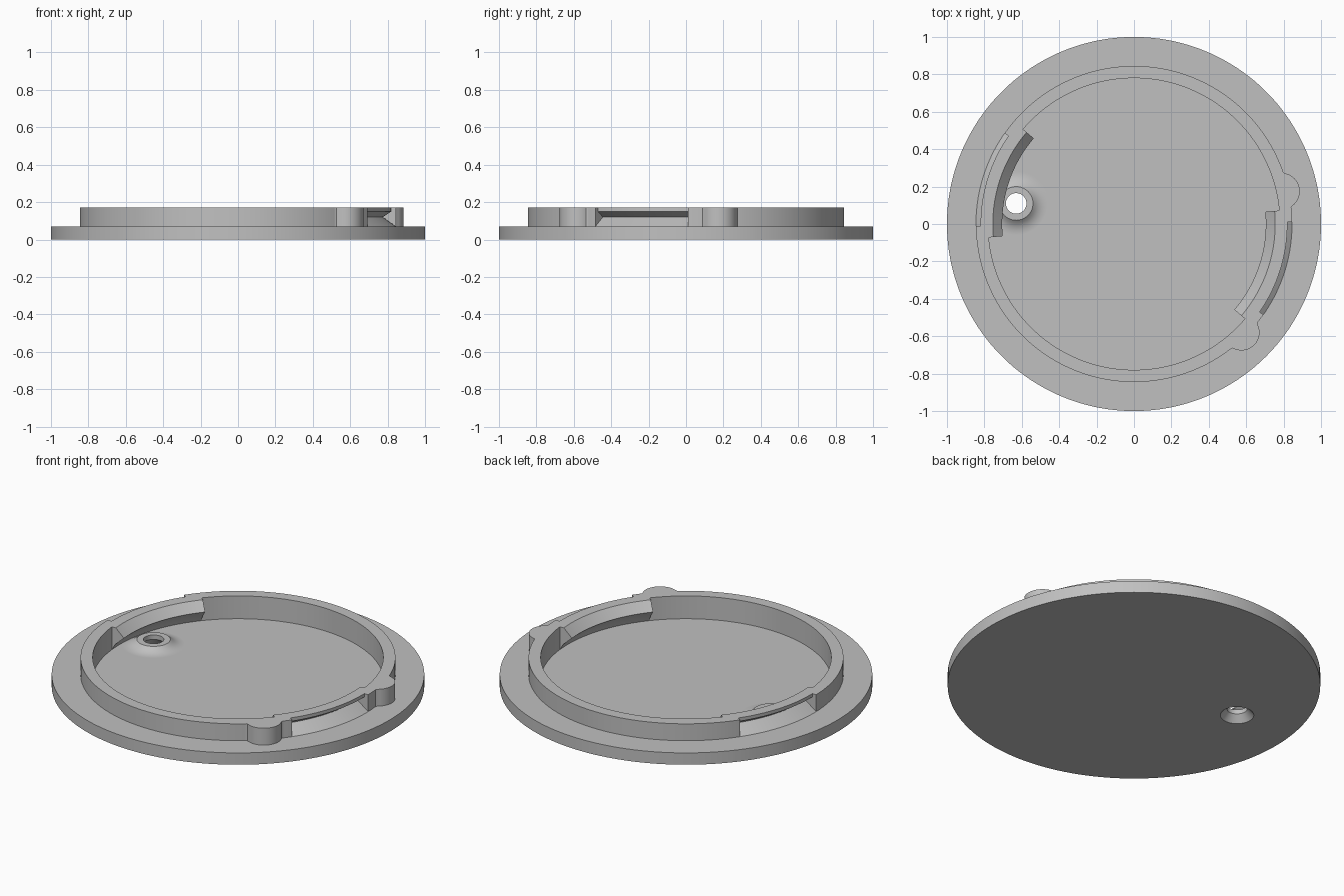
import bpy, bmesh, math

if "Cube" in bpy.data.objects:
    bpy.data.objects.remove(bpy.data.objects["Cube"])

BASE, FLOOR, TOP = 0.07, 0.035, 0.17      # flange top, inner floor, rim top
R_OUT, R_IN = 0.845, 0.78                 # rim radii
LUGS = [((0.788, 0.175), 0.098), ((0.575, -0.58), 0.096)]
RIB, GROOVE = (-40.5, 5.3), (-35.0, 0.8)  # snap rib and groove, degrees

grey = bpy.data.materials.new("light grey")
grey.diffuse_color = (0.53, 0.53, 0.53, 1)
grey.use_nodes = True
grey.node_tree.nodes["Principled BSDF"].inputs["Base Color"].default_value = grey.diffuse_color


def outer_radius(a):
    """Rim radius at an angle, swelling out around the lugs."""
    r = R_OUT
    for (cx, cy), rad in LUGS:
        d = cx * math.cos(a) + cy * math.sin(a)
        q = rad * rad - (cx * cx + cy * cy - d * d)
        if q > 0 and d > 0:
            r = max(r, d + math.sqrt(q))
    return r


def section(a, rib, groove):
    """Cross-section from the bottom edge, over the rim, to the inner floor."""
    r = outer_radius(a)
    pts = [(1, 0), (1, BASE), (r, BASE)]
    pts += [(0.775, 0.12), (0.82, 0.15), (0.82, TOP)] if groove else [(r, 0.12), (r, 0.15), (r, TOP)]
    pts += [(0.755, TOP), (0.705, 0.12), (0.76, BASE)] if rib else [(R_IN, TOP), (R_IN, 0.12), (R_IN, BASE)]
    return pts + [(R_IN, FLOOR)]


def inside(deg, span):
    """True when the angle lies in the span or in its half-turn copy."""
    return any(span[0] < (deg - s + 180) % 360 - 180 < span[1] for s in (0, 180))


# Stations around the rim, doubled at each step in the cross-section
steps = {(e + s) % 360 for e in RIB + GROOVE for s in (0, 180)}
angles = {float(d) for d in range(0, 360, 2)} | steps
for (cx, cy), rad in LUGS:
    mid = round(math.degrees(math.atan2(cy, cx)))
    angles |= {(mid + k * 0.5) % 360 for k in range(-18, 19)}
stations = []
for d in sorted(angles):
    for off in ((-0.01, 0.01) if d in steps else (0,)):
        a = math.radians(d)
        stations.append((a, section(a, inside(d + off, RIB), inside(d + off, GROOVE))))

bm = bmesh.new()


def skin(rows):
    """Quads between consecutive rows, closing on the first."""
    for r0, r1 in zip(rows, rows[1:] + rows[:1]):
        for i in range(len(r0) - 1):
            bm.faces.new((r0[i], r1[i], r1[i + 1], r0[i + 1]))


# Flange, rim, snap ribs, grooves and lugs
skin([[bm.verts.new((r * math.cos(a), r * math.sin(a), z)) for r, z in sec]
      for a, sec in stations])

# Countersunk screw boss with a flared foot, kept inside the rim
boss = [(0.17, FLOOR), (0.162, FLOOR), (0.145, 0.037), (0.125, 0.042), (0.105, 0.053),
        (0.09, 0.066), (0.055, 0.066), (0.055, 0.04), (0.09, 0)]
rows = []
for k in range(48):
    a = math.tau * k / 48
    row = []
    for r, z in boss:
        x, y = -0.63 + r * math.cos(a), 0.11 + r * math.sin(a)
        limit = 0.76 + (r - 0.09) * 0.2
        f = min(1, limit / math.hypot(x, y))
        row.append(bm.verts.new((x * f, y * f, z)))
    rows.append(row)
skin(rows)
bmesh.ops.remove_doubles(bm, verts=bm.verts, dist=1e-5)

# Underside and inner floor, each pierced by the boss
for z in (0, FLOOR):
    edges = [e for e in bm.edges if e.is_boundary and all(abs(v.co.z - z) < 1e-5 for v in e.verts)]
    bmesh.ops.triangle_fill(bm, edges=edges, use_beauty=True)
bmesh.ops.recalc_face_normals(bm, faces=bm.faces)

mesh = bpy.data.meshes.new("round_cover")
bm.to_mesh(mesh)
bm.free()
mesh.materials.append(grey)
cover = bpy.data.objects.new("round_cover", mesh)
bpy.context.collection.objects.link(cover)
bpy.context.view_layer.objects.active = cover
cover.select_set(True)
bpy.ops.object.shade_smooth_by_angle(angle=math.radians(30))
